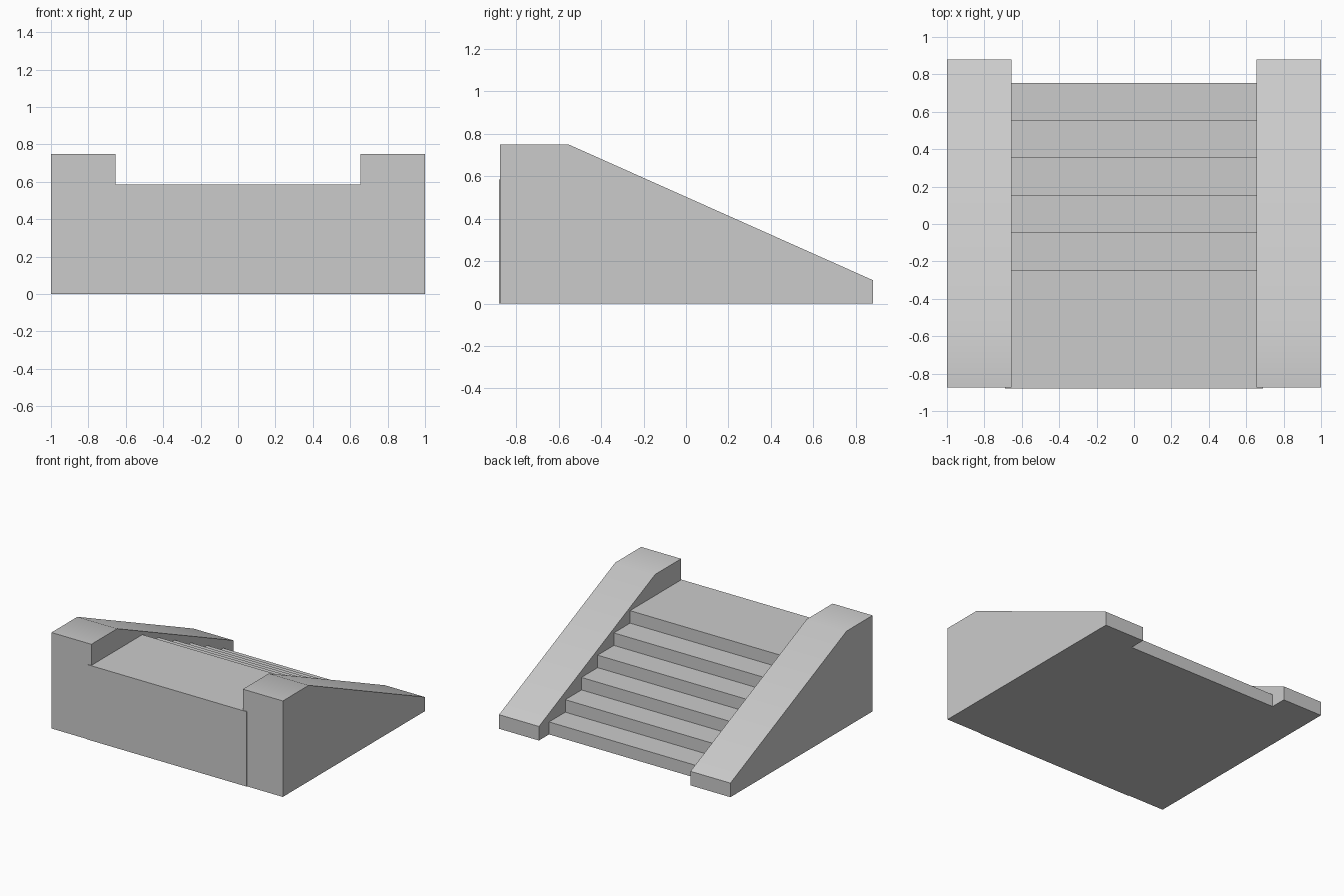
import bpy, bmesh

if "Cube" in bpy.data.objects:
    bpy.data.objects.remove(bpy.data.objects["Cube"])


def extrude_profile(name, profile, x0, x1):
    """Solid made from a (y, z) outline extruded along x."""
    bm = bmesh.new()
    face = bm.faces.new([bm.verts.new((x0, y, z)) for y, z in profile])
    ext = bmesh.ops.extrude_face_region(bm, geom=[face])
    verts = [v for v in ext["geom"] if isinstance(v, bmesh.types.BMVert)]
    bmesh.ops.translate(bm, verts=verts, vec=(x1 - x0, 0, 0))
    bmesh.ops.recalc_face_normals(bm, faces=bm.faces)
    mesh = bpy.data.meshes.new(name)
    bm.to_mesh(mesh)
    bm.free()
    obj = bpy.data.objects.new(name, mesh)
    bpy.context.collection.objects.link(obj)
    return obj


# Stair block: six steps climbing towards the front, then a landing
STEPS, RISE, TREAD = 6, 0.0975, 0.2
FIRST_Y, LANDING_Y = 0.755, -0.88
outline = [(LANDING_Y, 0), (FIRST_Y, 0)]
for i in range(STEPS):
    y = FIRST_Y - i * TREAD
    if i:
        outline.append((y, i * RISE))
    outline.append((y, (i + 1) * RISE))
outline.append((LANDING_Y, STEPS * RISE))
extrude_profile("stairs", outline, -0.69, 0.69)

# Sloped side walls, slightly overlapping the stair block
wall = [(-0.875, 0), (0.88, 0), (0.88, 0.11), (-0.555, 0.75), (-0.875, 0.75)]
for name, x0, x1 in (("left_wall", -1, -0.655), ("right_wall", 0.655, 1)):
    obj = extrude_profile(name, wall, x0, x1)
    # Soft shading over the shallow bend on top
    bpy.ops.object.select_all(action="DESELECT")
    obj.select_set(True)
    bpy.context.view_layer.objects.active = obj
    bpy.ops.object.shade_smooth_by_angle()
